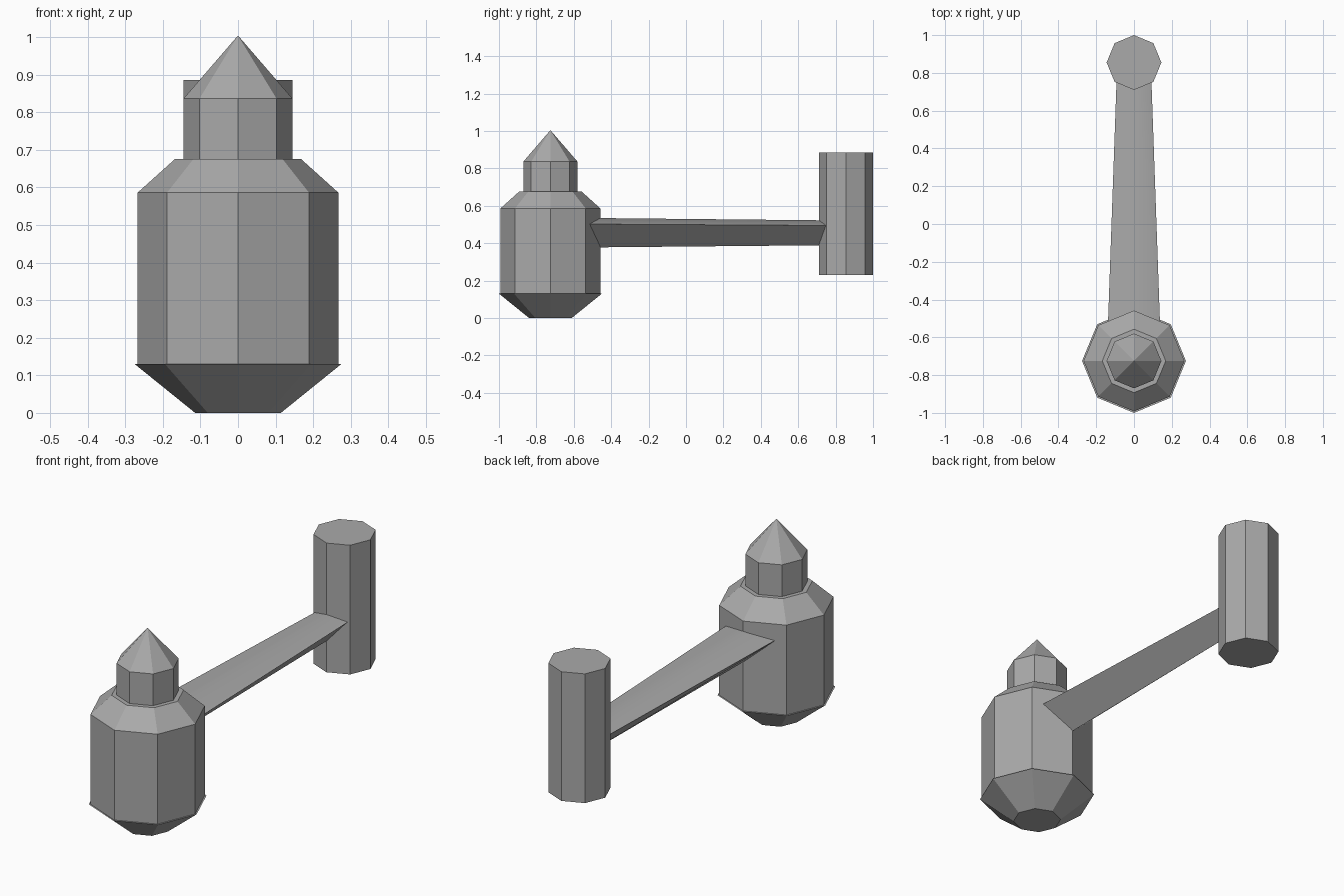
import bpy
import bmesh
from math import cos, sin, tau
from mathutils import Vector

cube = bpy.data.objects.get("Cube")
if cube:
    bpy.data.objects.remove(cube, do_unlink=True)

grey = bpy.data.materials.new("plain grey")
grey.use_nodes = True
colour = (0.4, 0.4, 0.4, 1)
grey.diffuse_color = colour
grey.node_tree.nodes["Principled BSDF"].inputs["Base Color"].default_value = colour

SIDES = 8
TOWER_Y, POST_Y = -0.725, 0.855


def add_loft(name, rings):
    """Skin a closed solid through rings of points; a one-point ring is a tip."""
    bm = bmesh.new()
    loops = [[bm.verts.new(p) for p in ring] for ring in rings]
    for low, high in zip(loops, loops[1:]):
        n = len(low)
        for i in range(n):
            j = (i + 1) % n
            if len(high) == 1:
                bm.faces.new((low[i], low[j], high[0]))
            else:
                bm.faces.new((low[i], low[j], high[j], high[i]))
    for end in (loops[0], loops[-1]):
        if len(end) > 2:
            bm.faces.new(end)
    bmesh.ops.recalc_face_normals(bm, faces=bm.faces)
    mesh = bpy.data.meshes.new(name)
    bm.to_mesh(mesh)
    bm.free()
    mesh.materials.append(grey)
    obj = bpy.data.objects.new(name, mesh)
    bpy.context.collection.objects.link(obj)
    return obj


def octagon(y, radius, z):
    if radius == 0:
        return [Vector((0, y, z))]
    return [Vector((radius * cos(tau * i / SIDES), y + radius * sin(tau * i / SIDES), z))
            for i in range(SIDES)]


def add_turned(name, y, profile):
    return add_loft(name, [octagon(y, r, z) for r, z in profile])


# Tower: flared base, drum, sloping shoulder, neck and pointed cap
add_turned("tower_base", TOWER_Y, [(0.114, 0), (0.275, 0.13)])
add_turned("tower_body", TOWER_Y, [(0.267, 0.125), (0.267, 0.586), (0.168, 0.675)])
add_turned("tower_neck_and_cap", TOWER_Y, [(0.145, 0.66), (0.145, 0.836), (0, 1.004)])

# Plain post at the back
add_turned("back_post", POST_Y, [(0.145, 0.23), (0.145, 0.886)])


# Tapered arm: shallow roof above, deep keel below
def arm_section(y, half_width, edge, ridge, keel):
    return [Vector(p) for p in ((half_width, y, edge), (0, y, ridge),
                                (-half_width, y, edge), (0, y, keel))]


arm = add_loft("connecting_arm", [arm_section(-0.65, 0.142, 0.503, 0.536, 0.376),
                                  arm_section(0.85, 0.089, 0.494, 0.521, 0.39)])
bpy.ops.object.select_all(action="DESELECT")
arm.select_set(True)
bpy.context.view_layer.objects.active = arm
bpy.ops.object.shade_smooth_by_angle()
